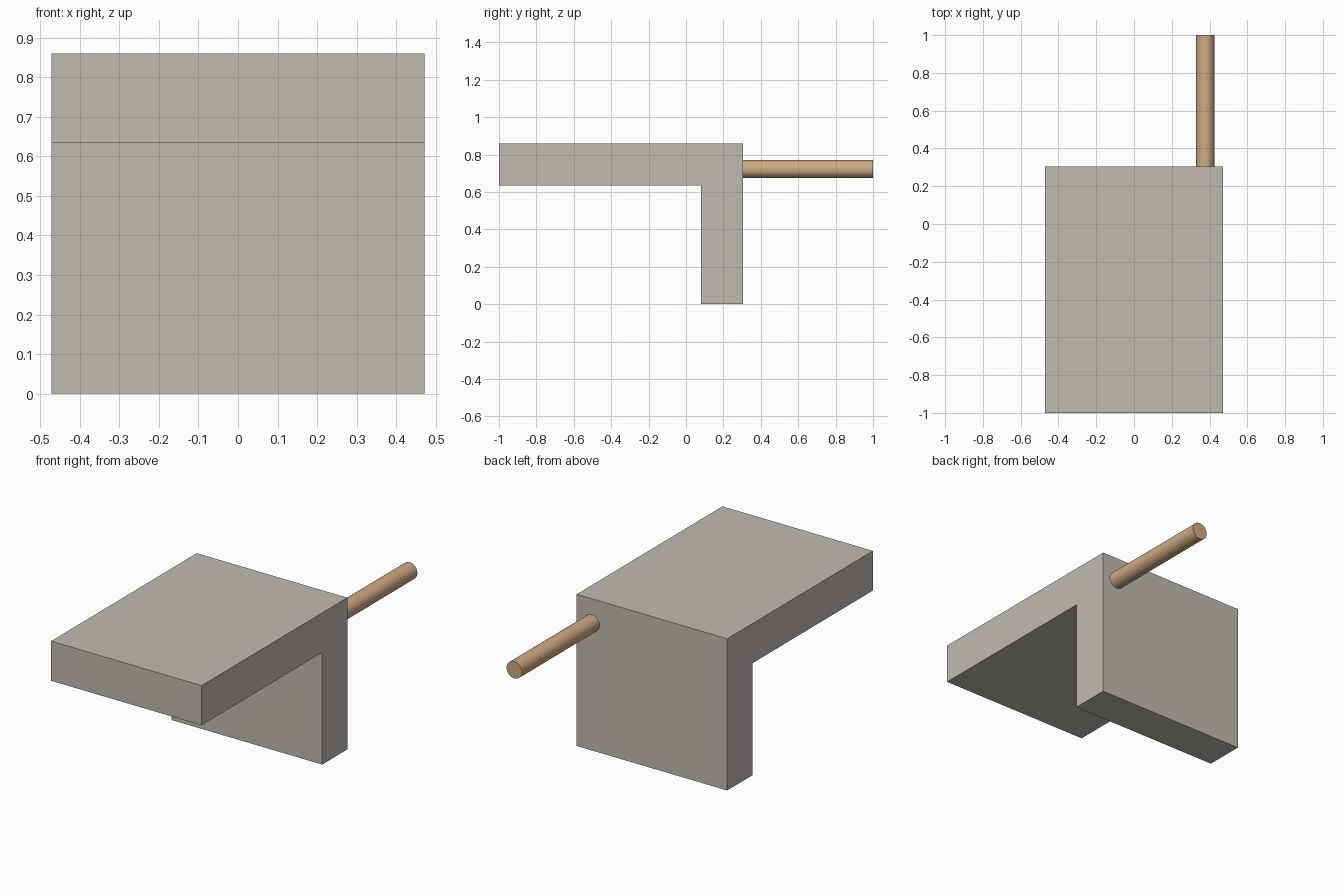
import bpy, bmesh, math

if "Cube" in bpy.data.objects:
    bpy.data.objects.remove(bpy.data.objects["Cube"])

def material(name, color):
    m = bpy.data.materials.new(name)
    m.diffuse_color = color
    m.use_nodes = True
    m.node_tree.nodes["Principled BSDF"].inputs["Base Color"].default_value = m.diffuse_color
    return m

# L-shaped bracket: side profile (y, z) extruded along x
HALF_W, BACK = 0.472, 0.305
profile = [(-1, 0.635), (0.08, 0.635), (0.08, 0), (BACK, 0), (BACK, 0.86), (-1, 0.86)]
bm = bmesh.new()
face = bm.faces.new([bm.verts.new((-HALF_W, y, z)) for y, z in profile])
ext = bmesh.ops.extrude_face_region(bm, geom=[face])
verts = [g for g in ext["geom"] if isinstance(g, bmesh.types.BMVert)]
bmesh.ops.translate(bm, verts=verts, vec=(2 * HALF_W, 0, 0))
bmesh.ops.recalc_face_normals(bm, faces=bm.faces)
mesh = bpy.data.meshes.new("bracket")
bm.to_mesh(mesh)
bm.free()
bracket = bpy.data.objects.new("bracket", mesh)
bpy.context.collection.objects.link(bracket)
mesh.materials.append(material("warm_grey", (0.53, 0.50, 0.44, 1)))

# Round rod projecting from the back face
bpy.ops.mesh.primitive_cylinder_add(
    vertices=48, radius=0.048, depth=1 - BACK,
    location=(0.377, (1 + BACK) / 2, 0.722), rotation=(math.pi / 2, 0, 0))
rod = bpy.context.object
rod.name = "rod"
rod.data.materials.append(material("copper_tan", (0.62, 0.40, 0.23, 1)))
bpy.ops.object.shade_smooth_by_angle()
